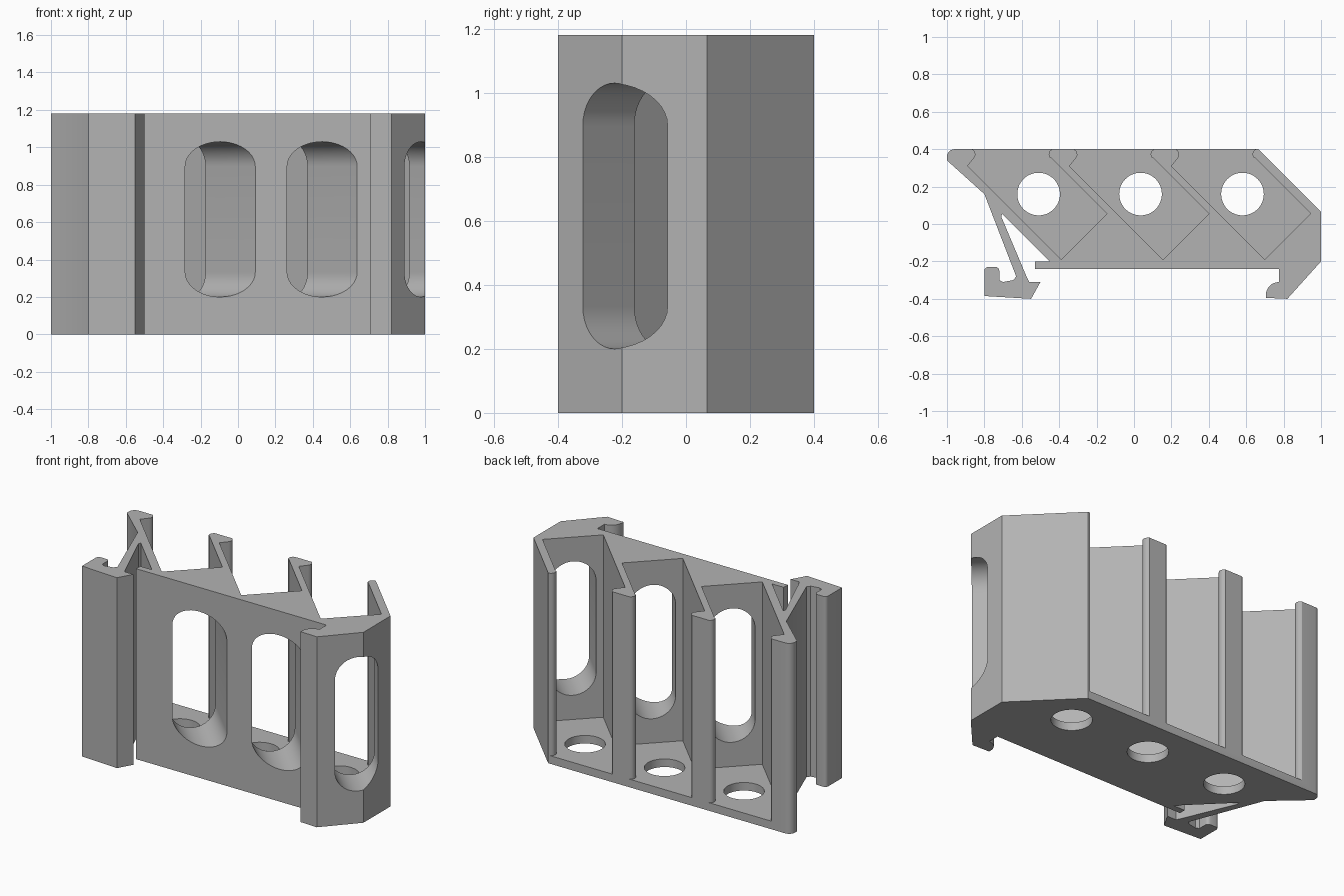
import bpy
import bmesh
import math
from mathutils import Matrix, Vector

default_cube = bpy.data.objects.get("Cube")
if default_cube:
    bpy.data.objects.remove(default_cube, do_unlink=True)

HEIGHT = 1.18
FLOOR = 0.05
PITCH = 0.545

grey = bpy.data.materials.new("plain grey")
grey.use_nodes = True
colour = (0.45, 0.45, 0.45, 1)
grey.diffuse_color = colour
grey.node_tree.nodes["Principled BSDF"].inputs["Base Color"].default_value = colour


def prism(name, points, bottom, top, matrix=Matrix()):
    """Extrude a closed outline upward and place it with a matrix."""
    bm = bmesh.new()
    face = bm.faces.new([bm.verts.new((x, y, bottom)) for x, y in points])
    extruded = bmesh.ops.extrude_face_region(bm, geom=[face])["geom"]
    moved = [item for item in extruded if isinstance(item, bmesh.types.BMVert)]
    bmesh.ops.translate(bm, verts=moved, vec=(0, 0, top - bottom))
    bmesh.ops.transform(bm, matrix=matrix, verts=bm.verts)
    bmesh.ops.recalc_face_normals(bm, faces=bm.faces)
    mesh = bpy.data.meshes.new(name)
    bm.to_mesh(mesh)
    bm.free()
    mesh.materials.append(grey)
    obj = bpy.data.objects.new(name, mesh)
    bpy.context.collection.objects.link(obj)
    return obj


def arc(centre_x, centre_y, radius, start, end, steps):
    """Points along a circular arc, angles in degrees."""
    angles = [math.radians(start + (end - start) * i / steps) for i in range(steps + 1)]
    return [(centre_x + radius * math.cos(a), centre_y + radius * math.sin(a)) for a in angles]


def carve(target, cutter):
    """Subtract a cutter and discard it."""
    modifier = target.modifiers.new("cut", "BOOLEAN")
    modifier.operation = "DIFFERENCE"
    modifier.solver = "EXACT"
    modifier.object = cutter
    cutter.hide_render = True
    bpy.context.view_layer.objects.active = target
    bpy.ops.object.modifier_apply(modifier=modifier.name)
    bpy.data.objects.remove(cutter, do_unlink=True)


# Outline: back edge, spring arm with hook, front plate, right clip
rounded_corner = arc(-0.96, 0.36, 0.04, 90, 180, 6)
spring_arm = [(-1, 0.34), (-0.8, 0.16), (-0.63, -0.28)]
hook = [(-0.645, -0.3), (-0.7, -0.31), (-0.72, -0.3), (-0.72, -0.25)]
hook += arc(-0.74, -0.25, 0.02, 0, 90, 4) + arc(-0.78, -0.25, 0.02, 90, 180, 4)
hook += [(-0.8, -0.385), (-0.55, -0.4), (-0.5, -0.31), (-0.56, -0.31), (-0.575, -0.28)]
arm_gap = [(-0.71, 0.04), (-0.705, 0.055), (-0.45, -0.2)]
front_plate = [(-0.53, -0.2), (-0.53, -0.24), (0.775, -0.24)]
clip = [(0.775, -0.31)] + arc(0.775, -0.38, 0.07, 90, 180, 6) + [(0.705, -0.395), (0.82, -0.4)]
right_side = [(1, -0.2), (1, 0.065), (0.665, 0.4)]
outline = rounded_corner + spring_arm + hook + arm_gap + front_plate + clip + right_side
holder = prism("slotted_holder_body", outline, 0, HEIGHT)

# Pocket section: slanted slot whose mouth is narrowed by rounded lips
pocket = [(0, 0), (0.245, 0.245), (-0.055, 0.545)]
pocket += arc(-0.036, 0.562, 0.03, 215, 115, 6)
pocket += [(-0.05, 0.7), (-0.475, 0.7)]
pocket += arc(-0.488, 0.562, 0.03, 65, -45, 6) + [(-0.5, 0.5)]

# Window section: upright rounded slot
window_radius = 0.1325
half_straight = 0.415 - window_radius
window = arc(0, half_straight, window_radius, 0, 180, 20)
window += arc(0, -half_straight, window_radius, 180, 360, 20)

for index in range(3):
    corner = Vector((-0.39 + PITCH * index, -0.19, 0))
    carve(holder, prism("pocket_cutter", pocket, FLOOR, HEIGHT + FLOOR, Matrix.Translation(corner)))

    # Round drain hole in the floor
    ring = arc(corner.x - 0.12, 0.16, 0.114, 0, 360, 48)[:-1]
    carve(holder, prism("floor_hole_cutter", ring, -FLOOR, FLOOR * 2))

    # Window running along the slant of the pocket through the front wall
    across = Vector((1, 1, 0)).normalized()
    along = Vector((1, -1, 0)).normalized()
    frame = Matrix((across, Vector((0, 0, 1)), along)).transposed().to_4x4()
    middle = corner + Vector((0.1225, 0.1225, (HEIGHT + FLOOR) / 2))
    carve(holder, prism("window_cutter", window, -0.1, 0.5, Matrix.Translation(middle) @ frame))

bpy.ops.object.select_all(action="DESELECT")
holder.select_set(True)
bpy.context.view_layer.objects.active = holder
bpy.ops.object.shade_smooth_by_angle(angle=math.radians(30))
